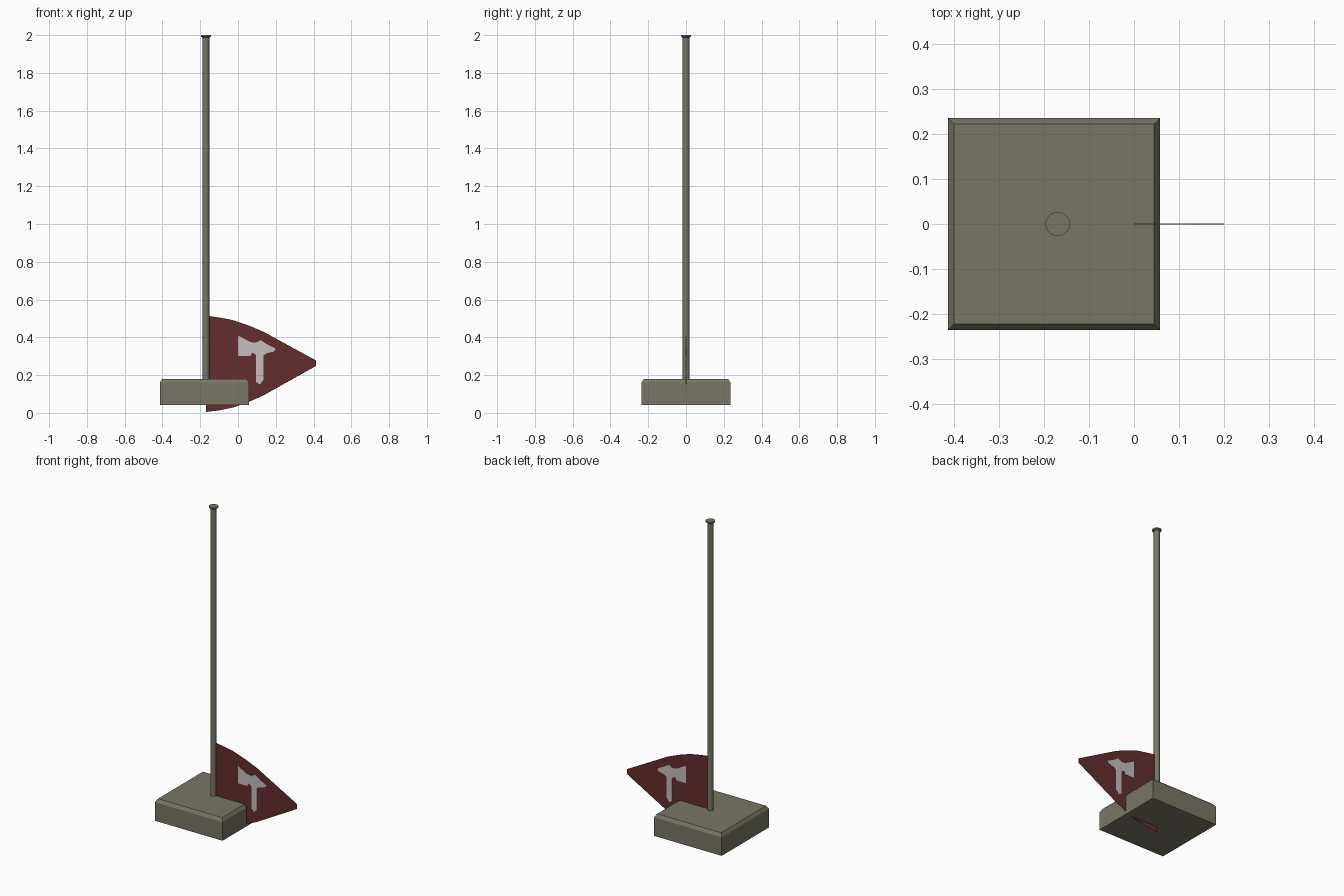
import bpy
import bmesh
import math

cube = bpy.data.objects.get("Cube")
if cube:
    bpy.data.objects.remove(cube, do_unlink=True)


def material(name, rgb):
    mat = bpy.data.materials.new(name)
    mat.use_nodes = True
    mat.diffuse_color = (*rgb, 1)
    mat.node_tree.nodes["Principled BSDF"].inputs["Base Color"].default_value = (*rgb, 1)
    return mat


stone = material("olive grey", (0.19, 0.18, 0.13))
cloth = material("dark red", (0.125, 0.027, 0.027))
paint = material("pale grey", (0.56, 0.51, 0.51))

POLE_X = -0.17


def add_object(name, bm, mat):
    mesh = bpy.data.meshes.new(name)
    bm.to_mesh(mesh)
    bm.free()
    mesh.materials.append(mat)
    obj = bpy.data.objects.new(name, mesh)
    bpy.context.collection.objects.link(obj)
    return obj


def flat_shape(name, outline, mat, thickness=0):
    """Upright sheet in the x-z plane, optionally thickened about y = 0."""
    bm = bmesh.new()
    bm.faces.new([bm.verts.new((x, 0, z)) for x, z in outline])
    bmesh.ops.triangulate(bm, faces=bm.faces[:])
    bmesh.ops.recalc_face_normals(bm, faces=bm.faces[:])
    obj = add_object(name, bm, mat)
    if thickness:
        solid = obj.modifiers.new("Thickness", "SOLIDIFY")
        solid.thickness = thickness
        solid.offset = 0
    return obj


def lathe(name, profile, mat, sides=24):
    """Turned solid from (radius, height) rings, closed at both ends."""
    bm = bmesh.new()
    rings = []
    for r, z in profile:
        angles = [math.tau * i / sides for i in range(sides)]
        rings.append([bm.verts.new((POLE_X + r * math.cos(a), r * math.sin(a), z)) for a in angles])
    for low, high in zip(rings, rings[1:]):
        for i in range(sides):
            j = (i + 1) % sides
            bm.faces.new((low[i], low[j], high[j], high[i]))
    bm.faces.new(rings[0][::-1])
    bm.faces.new(rings[-1])
    obj = add_object(name, bm, mat)
    bpy.ops.object.select_all(action="DESELECT")
    obj.select_set(True)
    bpy.context.view_layer.objects.active = obj
    bpy.ops.object.shade_smooth_by_angle(angle=math.radians(35))
    return obj


# Square base block with a chamfered top rim
bm = bmesh.new()
HALF, LIP = 0.236, 0.223
rings = [[bm.verts.new((-0.178 + sx * h, sy * h, z))
          for sx, sy in ((-1, -1), (1, -1), (1, 1), (-1, 1))]
         for h, z in ((HALF, 0.043), (HALF, 0.16), (LIP, 0.18))]
for low, high in zip(rings, rings[1:]):
    for i in range(4):
        j = (i + 1) % 4
        bm.faces.new((low[i], low[j], high[j], high[i]))
bm.faces.new(rings[0][::-1])
bm.faces.new(rings[-1])
add_object("base", bm, stone)

# Tall pole and its thin cap
lathe("pole", [(0.018, 0.17), (0.018, 1.992)], stone)
lathe("pole_cap", [(0.02, 1.988), (0.027, 1.993), (0.027, 2.0)], stone)

# Pennant hanging low on the pole
flat_shape("pennant", [
    (POLE_X, 0.005), (-0.1, 0.013), (-0.02, 0.03), (0.05, 0.055), (0.13, 0.09),
    (0.412, 0.248), (0.412, 0.278), (0.13, 0.432), (0.05, 0.465),
    (-0.03, 0.492), (-0.1, 0.505), (POLE_X, 0.515)], cloth)

# Painted axe shape, showing on both sides of the cloth
flat_shape("axe_marking", [
    (0.0, 0.3), (0.065, 0.3), (0.075, 0.32), (0.095, 0.308), (0.095, 0.165),
    (0.115, 0.15), (0.135, 0.175), (0.135, 0.305), (0.15, 0.315),
    (0.19, 0.325), (0.2, 0.34), (0.15, 0.365), (0.12, 0.385),
    (0.095, 0.372), (0.065, 0.375), (0.0, 0.41)], paint, thickness=0.003)
